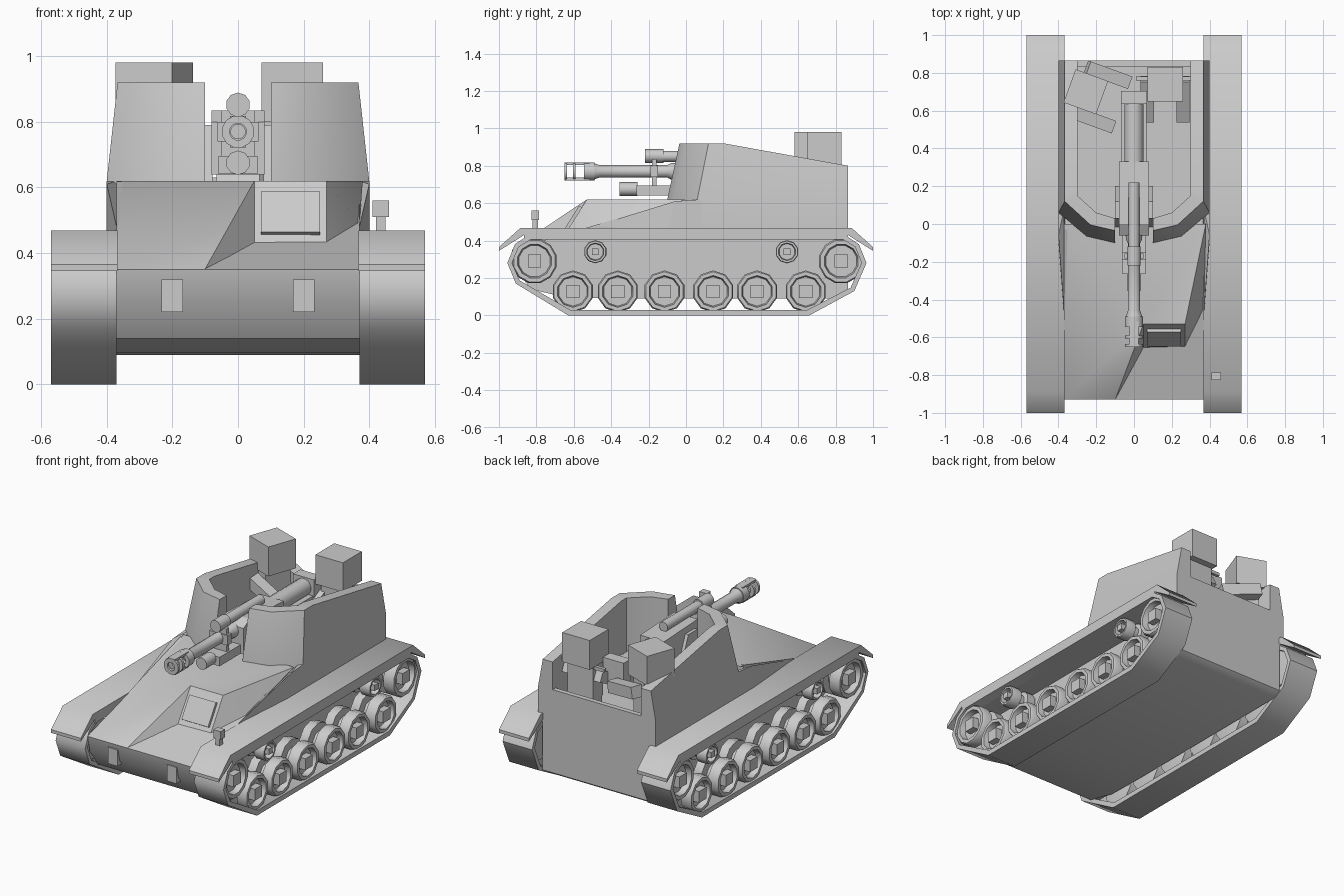
import bpy, bmesh, math
from mathutils import Vector, Matrix

if "Cube" in bpy.data.objects:
    bpy.data.objects.remove(bpy.data.objects["Cube"])

def finish(name, bm, mirror=False, smooth=None):
    bmesh.ops.remove_doubles(bm, verts=bm.verts, dist=1e-5)
    bmesh.ops.recalc_face_normals(bm, faces=bm.faces)
    me = bpy.data.meshes.new(name)
    bm.to_mesh(me)
    bm.free()
    ob = bpy.data.objects.new(name, me)
    bpy.context.collection.objects.link(ob)
    if smooth:
        bpy.ops.object.select_all(action='DESELECT')
        ob.select_set(True)
        bpy.context.view_layer.objects.active = ob
        bpy.ops.object.shade_smooth_by_angle(angle=math.radians(smooth))
    if mirror:
        ob.modifiers.new("Mirror", 'MIRROR')
    return ob

def loft(bm, rings, wrap=False, caps=True):
    """Join equal-sized point rings into a skin."""
    vs = [[bm.verts.new(p) for p in r] for r in rings]
    n = len(rings[0])
    for i in range(len(vs) - (0 if wrap else 1)):
        a, b = vs[i], vs[(i + 1) % len(vs)]
        for j in range(n):
            bm.faces.new((a[j], a[(j + 1) % n], b[(j + 1) % n], b[j]))
    if caps and not wrap:
        bm.faces.new(vs[0])
        bm.faces.new(vs[-1])

def prism(name, pts, x0, x1, mirror=False, smooth=None):
    bm = bmesh.new()
    loft(bm, [[(x, y, z) for y, z in pts] for x in (x0, x1)])
    return finish(name, bm, mirror, smooth)

def hull(name, pts, mirror=False):
    bm = bmesh.new()
    bmesh.ops.convex_hull(bm, input=[bm.verts.new(p) for p in pts])
    return finish(name, bm, mirror)

def add_box(bm, c, s, rx=0):
    m = Matrix.Translation(c) @ Matrix.Rotation(rx, 4, 'X') @ Matrix.Diagonal((*s, 1))
    bmesh.ops.create_cube(bm, size=1, matrix=m)

def box(name, c, s, rx=0, mirror=False):
    bm = bmesh.new()
    add_box(bm, c, s, rx)
    return finish(name, bm, mirror)

def lathe(name, prof, axis, c, n, closed=False, mirror=False):
    """Spin (radius, position) points about the x or y axis through c."""
    bm = bmesh.new()
    vs = []
    for i in range(n):
        a = math.tau * (i + 0.5) / n
        u, w = math.cos(a), math.sin(a)
        vs.append([bm.verts.new(Vector(c) + Vector((t, r * u, r * w) if axis == 'x' else (r * u, t, r * w)))
                   for r, t in prof])
    m = len(prof)
    for i in range(n):
        a, b = vs[i], vs[(i + 1) % n]
        for j in range(m if closed else m - 1):
            bm.faces.new((a[j], a[(j + 1) % m], b[(j + 1) % m], b[j]))
    return finish(name, bm, mirror, 38)

def rod(name, r, y0, y1, z, n=10):
    return lathe(name, [(0, y0), (r, y0), (r, y1), (0, y1)], 'y', (0, 0, z), n)

# hull body with rounded nose, and sponson flare
prism("hull", [(-.93, .35), (-.91, .25), (-.83, .14), (-.64, .095), (-.38, .09), (.82, .09), (.865, .12),
               (.865, .48), (-.03, .48), (-.03, .618)], -.37, .37, False, 40)
hull("sponson_front", [(.365, -.5, .44), (.37, -.48, .48), (.365, .08, .44), (.37, .08, .62),
                       (.40, .08, .44), (.40, .08, .62), (.40, -.1, .44), (.40, -.06, .61)], True)

# driver hood: steps up on the right, blends into the glacis on the left
bm = bmesh.new()
A, B, C, D, E, F, G, H, I = [bm.verts.new(p) for p in (
    (.05, -.53, .62), (.27, -.53, .62), (.38, 0, .62), (-.37, 0, .62), (-.37, -.93, .352),
    (.27, -.65, .43), (.37, -.45, .485), (-.10, -.93, .352), (.05, -.655, .43))]
for f in ((A, B, C, D), (A, D, E), (A, E, H), (A, H, I), (A, I, F, B), (B, F, G), (B, G, C)):
    bm.faces.new(f)
finish("driver_hood", bm, False, 35)
box("driver_visor", (.16, -.597, .518), (.18, .03, .145), math.radians(-32))
box("tow_bracket", (.20, -.905, .27), (.065, .05, .10), 0, True)

# open-topped armour walls: outer base, outer top, inner top for each station
stations = [((.10, -.10), (.10, -.035), (.10, .03), .92),
            ((.25, -.065), (.23, -.005), (.20, .06), .92),
            ((.40, .06), (.367, .12), (.30, .15), .92),
            ((.40, .20), (.367, .20), (.30, .20), .92),
            ((.40, .865), (.367, .865), (.30, .865), .80)]
bm = bmesh.new()
loft(bm, [[(*o, .44), (*o, .62), (*t, z), (*i, z), (*i, .44)] for o, t, i, z in stations])
finish("armour_walls", bm, True, 38)
box("rear_wall", (0, .85, .53), (.70, .03, .20))

# fenders with turned-down ends
prism("fender", [(-1, .345), (-1, .365), (-.885, .468), (.885, .468), (1, .365), (1, .345),
                 (.865, .43), (.865, .405), (-.865, .405), (-.865, .43)], .367, .57, True, 45)

# track belts
outer = [(-.63, 0), (.66, 0), (.90, .13), (.965, .28), (.925, .38), (.85, .43),
         (-.84, .43), (-.915, .38), (-.955, .28), (-.91, .17)]
inner = [(-.62, .03), (.65, .03), (.88, .148), (.938, .28), (.905, .365), (.84, .405),
         (-.83, .405), (-.895, .365), (-.93, .28), (-.89, .187)]
bm = bmesh.new()
loft(bm, [[(.37, *o), (.57, *o), (.57, *i), (.37, *i)] for o, i in zip(outer, inner)], wrap=True)
finish("track_belt", bm, True, 45)

# wheels: twin discs with a dished face and square hub
def wheel(name, y, z, r, n, hub):
    prof = [(0, .375), (r, .39), (r, .445), (r * .6, .45), (r * .6, .485), (r, .49), (r, .545),
            (r * .94, .556), (r * .76, .556), (r * .70, .52), (0, .52)]
    lathe(name, prof, 'x', (0, y, z), n, mirror=True)
    box(name + "_hub", (.537, y, z), (.05, hub, hub), 0, True)

for i, y in enumerate((-.605, -.365, -.115, .145, .38, .64)):
    wheel(f"road_wheel_{i + 1}", y, .128, .112, 10, .07)
wheel("drive_sprocket", -.81, .29, .122, 12, .07)
wheel("idler_wheel", .83, .29, .122, 12, .07)
for i, y in enumerate((-.485, .54)):
    wheel(f"return_roller_{i + 1}", y, .34, .062, 10, .036)

# headlight on the right fender
box("headlight_post", (.435, -.805, .487), (.03, .03, .05))
box("headlight", (.435, -.805, .535), (.05, .04, .05))

# gun barrel and muzzle brake with open side ports
Z = .77
lathe("barrel", [(0, -.40), (.022, -.40), (.022, -.50), (.048, -.50), (.034, -.46), (.034, -.10),
                 (.045, -.08), (.052, .33), (.052, .64), (0, .64)], 'y', (0, 0, Z), 12)
for i, (a, b) in enumerate(((-.65, -.635), (-.605, -.59), (-.545, -.49))):
    lathe(f"muzzle_ring_{i + 1}", [(.026, a), (.05, a), (.05, b), (.026, b)], 'y', (0, 0, Z), 12, True)
for s in (1, -1):
    box("muzzle_bridge", (0, -.58, Z + s * .041), (.05, .13, .014))

# recoil cylinders, straps, cradle and mount
rod("upper_recoil_head", .037, -.22, -.12, .852)
rod("upper_recoil_cylinder", .030, -.12, .22, .850)
rod("lower_recoil_cylinder", .037, -.355, -.26, .675)
box("lower_recoil_cradle", (0, -.12, .668), (.12, .29, .055))
box("barrel_strap", (0, -.17, .76), (.10, .025, .15))
box("strap_collar", (0, -.17, .77), (.125, .04, .06))
prism("cradle", [(-.06, .64), (-.06, .80), (0, .835), (.33, .82), (.33, .64)], -.08, .08)
box("cradle_trough", (0, .47, .70), (.13, .34, .06))
box("breech_block", (0, .67, .765), (.14, .07, .13))
prism("gun_mount", [(-.02, .47), (.06, .66), (.22, .66), (.30, .47)], -.065, .065)
prism("trunnion_bracket", [(-.02, .60), (.03, .79), (.12, .79), (.20, .60)], .078, .10, True)

# blocky crew: head, torso, legs and two forward arms
def crew(name, x, y, turn, spread, reach, drop):
    bm = bmesh.new()
    add_box(bm, (0, 0, .89), (.187, .183, .18))
    add_box(bm, (0, 0, .70), (.17, .10, .22))
    for s in (1, -1):
        add_box(bm, (s * .045, 0, .54), (.075, .09, .14))
        add_box(bm, (s * spread, -reach / 2 + .04, .75 - drop / 2), (.07, reach, .07), math.atan2(drop, reach))
    bmesh.ops.transform(bm, verts=bm.verts,
                        matrix=Matrix.Translation((x, y, 0)) @ Matrix.Rotation(math.radians(turn), 4, 'Z'))
    finish(name, bm)

crew("crew_right", .165, .74, 0, .095, .24, .12)
crew("crew_left", -.255, .70, 70, .125, .24, .05)
box("stowed_rod", (.17, .77, .79), (.32, .02, .02))
